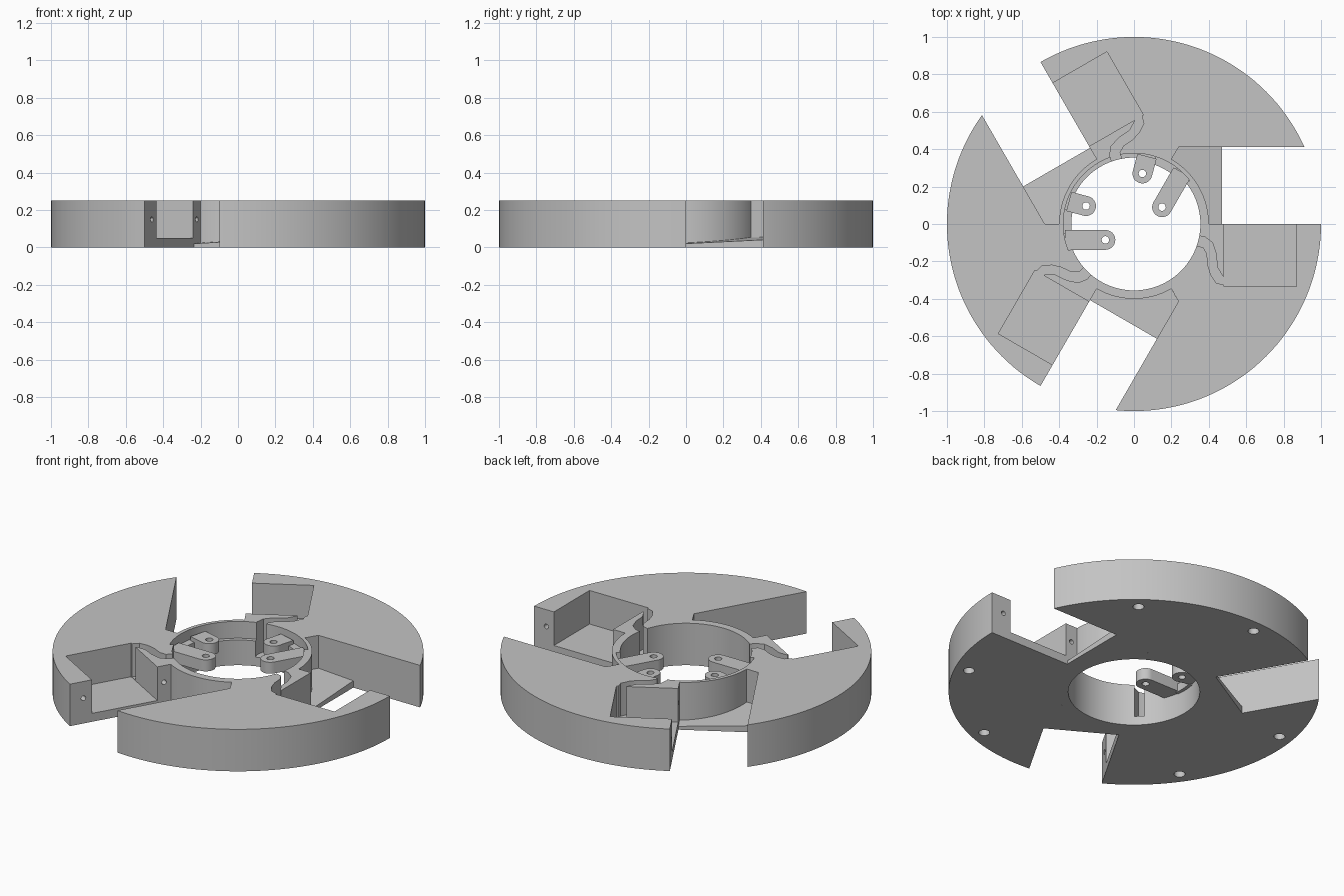
import bpy, bmesh, math
from mathutils import Matrix, Vector

cube = bpy.data.objects.get("Cube")
if cube:
    bpy.data.objects.remove(cube, do_unlink=True)

grey = bpy.data.materials.new("plain_grey")
grey.use_nodes = True
grey.diffuse_color = (0.55, 0.55, 0.55, 1)
grey.node_tree.nodes["Principled BSDF"].inputs["Base Color"].default_value = (0.55, 0.55, 0.55, 1)

H = 0.25        # disc height
FLOOR = 0.05    # pocket floor
TURNS = [math.radians(a) for a in (0, 120, 240)]


def arc(r, a0, a1, n=24, c=(0, 0)):
    steps = [math.radians(a0 + (a1 - a0) * i / n) for i in range(n + 1)]
    return [(c[0] + r * math.cos(a), c[1] + r * math.sin(a)) for a in steps]


def circle(r, n=32, c=(0, 0)):
    return arc(r, 0, 360, n, c)[:-1]


def prism(name, pts, z0, z1, turn=0.0, top=None):
    """Extrude a flat outline; top(x, y) may give a varying upper height."""
    bm = bmesh.new()
    low = [bm.verts.new((x, y, z0)) for x, y in pts]
    high = [bm.verts.new((x, y, top(x, y) if top else z1)) for x, y in pts]
    bm.faces.new(low[::-1])
    lid = bm.faces.new(high)
    n = len(pts)
    for i in range(n):
        j = (i + 1) % n
        bm.faces.new((low[i], low[j], high[j], high[i]))
    if top:
        bmesh.ops.triangulate(bm, faces=[lid])
    bmesh.ops.recalc_face_normals(bm, faces=bm.faces[:])
    bm.transform(Matrix.Rotation(turn, 4, "Z"))
    mesh = bpy.data.meshes.new(name)
    bm.to_mesh(mesh)
    bm.free()
    mesh.materials.append(grey)
    ob = bpy.data.objects.new(name, mesh)
    bpy.context.scene.collection.objects.link(ob)
    return ob


def cut(target, cutter):
    cutter.hide_render = True
    mod = target.modifiers.new("cut", "BOOLEAN")
    mod.operation, mod.solver, mod.object = "DIFFERENCE", "EXACT", cutter
    bpy.context.view_layer.objects.active = target
    bpy.ops.object.modifier_apply(modifier=mod.name)
    bpy.data.objects.remove(cutter, do_unlink=True)


def smooth(ob):
    bpy.ops.object.select_all(action="DESELECT")
    ob.select_set(True)
    bpy.context.view_layer.objects.active = ob
    bpy.ops.object.shade_smooth_by_angle(angle=math.radians(30))


# Disc with the central bore
body = prism("disc_body", circle(1, 144), 0, H)
cut(body, prism("bore", circle(0.355, 96), -0.1, H + 0.1))

# Recess in the upper bore wall behind the mounting tabs
recess = arc(0.378, 38, 202, 48) + arc(0.3, 202, 38, 48)
cut(body, prism("bore_recess", recess, 0.15, H + 0.1))

# Outlines of the repeating cut-outs
slot = arc(0.4, 0, 60) + [(0.24, 0.413), (1.2, 0.413), (1.2, 0)]
pocket = [(0.48, -0.335), (0.87, -0.335), (0.87, 0.05), (0.48, 0.05)]
channel = [(0.33, -0.115), (0.37, -0.125), (0.39, -0.16), (0.395, -0.22),
           (0.41, -0.27), (0.44, -0.315), (0.50, -0.33), (0.50, -0.28),
           (0.475, -0.28), (0.445, -0.23), (0.44, -0.16), (0.42, -0.10),
           (0.38, -0.07), (0.33, -0.06)]

for t in TURNS:
    cut(body, prism("slot_cutter", slot, -0.1, H + 0.1, t))
    cut(body, prism("pocket_cutter", pocket, FLOOR, H + 0.1, t))
    cut(body, prism("channel_cutter", channel, FLOOR + 0.004, H + 0.1, t))
    # Pin holes in the wall beside the pocket mouth
    for x in (0.44, 0.92):
        pin = prism("pin_cutter", circle(0.014, 16), -0.06, 0.02)
        pin.data.transform(Matrix.Rotation(t, 4, "Z")
                           @ Matrix.Translation(Vector((x, 0, 0.15)))
                           @ Matrix.Rotation(math.radians(-90), 4, "X"))
        cut(body, pin)
    # Blind screw holes in the underside
    for a in (51.5, 94.5):
        c = (0.92 * math.cos(math.radians(a)), 0.92 * math.sin(math.radians(a)))
        cut(body, prism("screw_cutter", circle(0.03, 24, c), -0.1, 0.1, t))
smooth(body)

# Thin sloping ledges at the inner end of each slot
ledge = arc(0.385, 0, 60) + [(0.24, 0.413), (0.47, 0.413), (0.47, 0)]
for i, t in enumerate(TURNS):
    ob = prism("sloping_ledge_%d" % (i + 1), ledge, 0, 0, t,
               top=lambda x, y: 0.02 + 0.05 * y + 0.06 * (0.47 - x))
    smooth(ob)


# Mounting tabs inside the bore, mirrored about the 120 degree axis
def mirrored(pts):
    c, s = math.cos(math.radians(240)), math.sin(math.radians(240))
    return [(c * x + s * y, s * x - c * y) for x, y in pts][::-1]


def tab_outline(c, heading, length, r=0.053):
    end = arc(r, heading + 90, heading + 270, 20, c)
    dx = length * math.cos(math.radians(heading))
    dy = length * math.sin(math.radians(heading))
    return end + [(end[-1][0] + dx, end[-1][1] + dy), (end[0][0] + dx, end[0][1] + dy)]


tabs = {"long_tab": ((0.15, 0.09), 60, 0.215), "short_tab": ((0.045, 0.27), 75, 0.095)}
for name, (c, heading, length) in tabs.items():
    outline, hole = tab_outline(c, heading, length), circle(0.02, 20, c)
    for side, flip in (("right", lambda p: p), ("left", mirrored)):
        tab = prism(name + "_" + side, flip(outline), 0.145, 0.213)
        cut(tab, prism("tab_hole", flip(hole), 0, H))
        smooth(tab)

# Small ledges between the tabs
web = arc(0.335, 52, 72, 8) + arc(0.38, 72, 52, 8)
for side, pts in (("right", web), ("left", mirrored(web))):
    smooth(prism("tab_web_" + side, pts, 0.14, 0.19))
